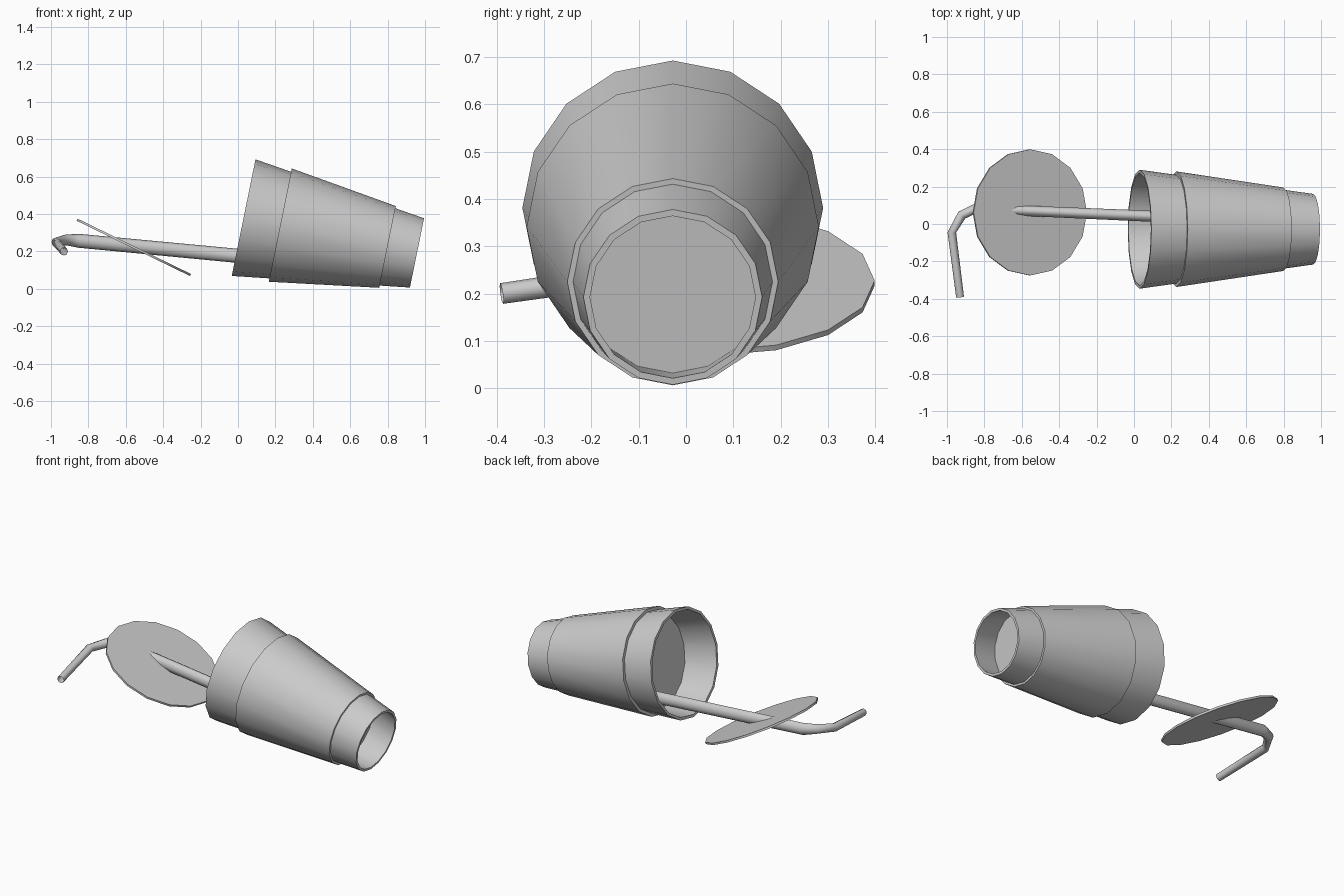
import bpy, bmesh, math
from mathutils import Vector, Matrix

if "Cube" in bpy.data.objects:
    bpy.data.objects.remove(bpy.data.objects["Cube"])


def finish(name, bm, matrix=Matrix(), angle=35):
    bmesh.ops.recalc_face_normals(bm, faces=bm.faces[:])
    me = bpy.data.meshes.new(name)
    bm.to_mesh(me)
    bm.free()
    ob = bpy.data.objects.new(name, me)
    bpy.context.collection.objects.link(ob)
    ob.matrix_world = matrix
    bpy.ops.object.select_all(action='DESELECT')
    ob.select_set(True)
    bpy.context.view_layer.objects.active = ob
    bpy.ops.object.shade_smooth_by_angle(angle=math.radians(angle))
    return ob


def skin(bm, rings, loop=False):
    """Join successive vertex rings with quads."""
    pairs = list(zip(rings, rings[1:])) + ([(rings[-1], rings[0])] if loop else [])
    for a, b in pairs:
        for i in range(len(a)):
            j = (i + 1) % len(a)
            bm.faces.new((a[i], a[j], b[j], b[i]))


def lathe(name, profile, matrix, loop=False, caps=False, sides=16):
    """Revolve (radius, height) points about local z."""
    bm = bmesh.new()
    rings = [[bm.verts.new((r * math.cos(math.tau * i / sides),
                            r * math.sin(math.tau * i / sides), h))
              for i in range(sides)] for r, h in profile]
    skin(bm, rings, loop)
    if caps:
        bm.faces.new(rings[0])
        bm.faces.new(rings[-1])
    return finish(name, bm, matrix)


# Tipped-over cup: local z runs from the mouth to the base
tilt = math.radians(90 + 11.5)
cup_m = Matrix.Translation((0.03, -0.028, 0.381)) @ Matrix.Rotation(tilt, 4, 'Y')
lathe("cup", [(0.318, 0), (0.189, 0.946), (0.175, 0.946), (0.302, 0)], cup_m, loop=True)

# Sleeve, closed at both ends so it also forms the inner floors
lathe("sleeve", [(0.309, 0.2), (0.223, 0.785)], cup_m, caps=True)

# Loose flat lid leaning on the straw
lid_m = Matrix.Translation((-0.557, 0.062, 0.222)) @ Matrix.Rotation(math.radians(26), 4, 'Y')
lathe("lid", [(0.337, -0.006), (0.337, 0.006)], lid_m, caps=True)

# Bent straw: centre point, half width, half height
path = [((0.25, 0.035, 0.153), 0.030, 0.038),
        ((-0.85, 0.082, 0.257), 0.027, 0.037),
        ((-0.92, 0.048, 0.262), 0.026, 0.029),
        ((-0.974, -0.045, 0.25), 0.023, 0.025),
        ((-0.93, -0.39, 0.2), 0.021, 0.022)]
pts = [Vector(p[0]) for p in path]
bm = bmesh.new()
rings = []
for k, (_, w, h) in enumerate(path):
    t = (pts[min(k + 1, len(pts) - 1)] - pts[max(k - 1, 0)]).normalized()
    side = t.cross(Vector((0, 0, 1))).normalized()
    up = side.cross(t)
    rings.append([bm.verts.new(pts[k] + side * w * math.cos(math.tau * i / 8)
                               + up * h * math.sin(math.tau * i / 8)) for i in range(8)])
skin(bm, rings)
finish("straw", bm, angle=60)
